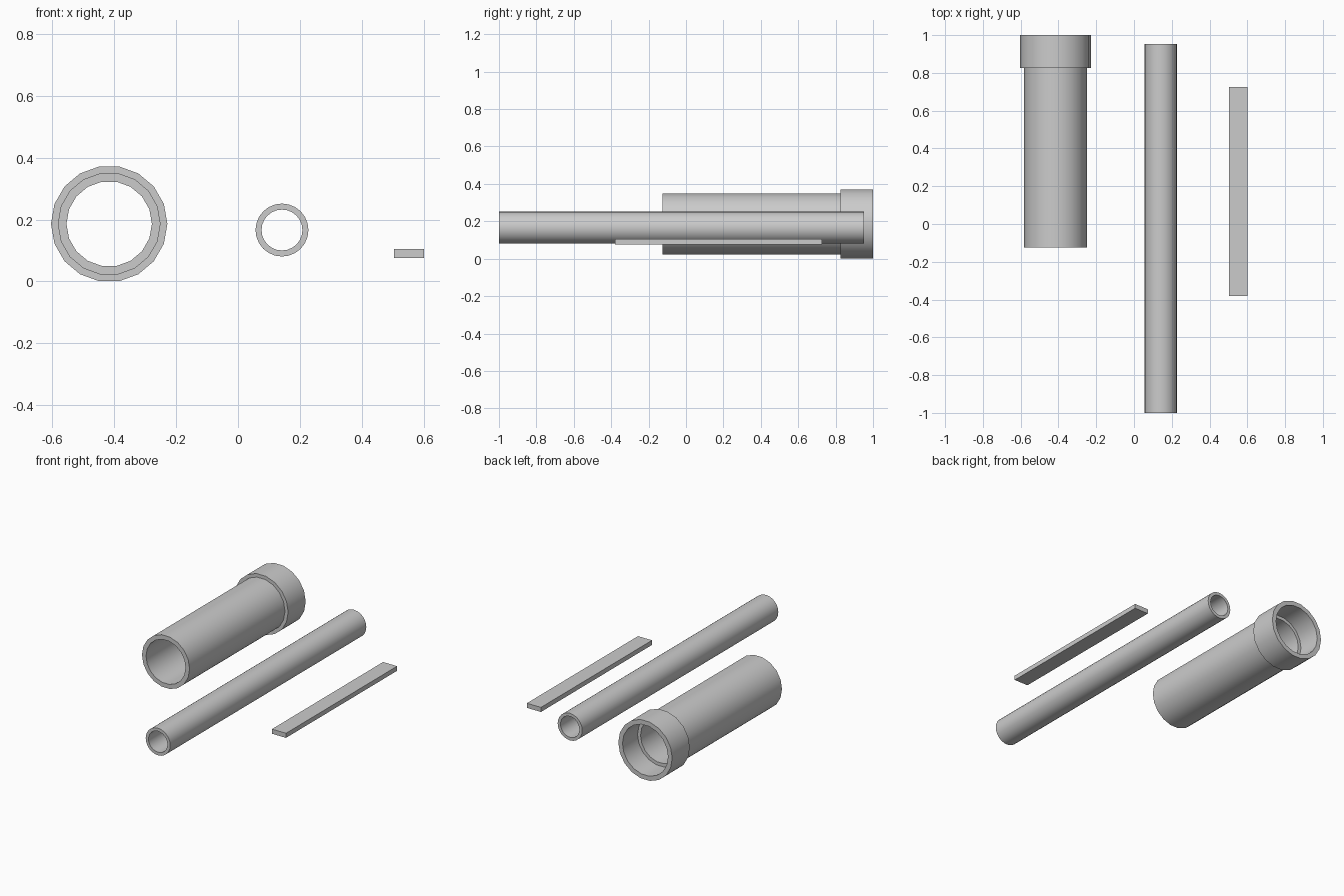
import bpy, bmesh, math

if "Cube" in bpy.data.objects:
    bpy.data.objects.remove(bpy.data.objects["Cube"])


def finish(bm, name):
    bmesh.ops.recalc_face_normals(bm, faces=bm.faces[:])
    mesh = bpy.data.meshes.new(name)
    bm.to_mesh(mesh)
    bm.free()
    obj = bpy.data.objects.new(name, mesh)
    bpy.context.collection.objects.link(obj)
    return obj


def lathe_tube(name, x, z, profile, sides):
    """Revolve a closed (radius, y) profile around an axis parallel to y."""
    bm = bmesh.new()
    rings = []
    for i in range(sides):
        a = 2 * math.pi * i / sides
        rings.append([bm.verts.new((x + r * math.cos(a), y, z + r * math.sin(a)))
                      for r, y in profile])
    n = len(profile)
    for i in range(sides):
        a, b = rings[i], rings[(i + 1) % sides]
        for j in range(n):
            k = (j + 1) % n
            bm.faces.new((a[j], a[k], b[k], b[j]))
    obj = finish(bm, name)
    bpy.ops.object.select_all(action='DESELECT')
    obj.select_set(True)
    bpy.context.view_layer.objects.active = obj
    bpy.ops.object.shade_smooth_by_angle(angle=math.radians(35))
    return obj


# Wide pipe with a socket collar and an inner ledge
lathe_tube("socket_pipe", -0.416, 0.186, [
    (0.166, -0.125), (0.166, 0.825), (0.188, 0.825), (0.188, 1.0),
    (0.159, 1.0), (0.159, 0.85), (0.138, 0.85), (0.138, -0.125)], 18)

# Long narrow pipe
lathe_tube("narrow_pipe", 0.142, 0.166, [
    (0.0855, -1.0), (0.0855, 0.953), (0.066, 0.953), (0.066, -1.0)], 24)

# Flat plank
bm = bmesh.new()
bmesh.ops.create_cube(bm, size=1)
bmesh.ops.scale(bm, vec=(0.098, 1.107, 0.029), verts=bm.verts)
bmesh.ops.translate(bm, vec=(0.552, 0.173, 0.091), verts=bm.verts)
finish(bm, "plank")
